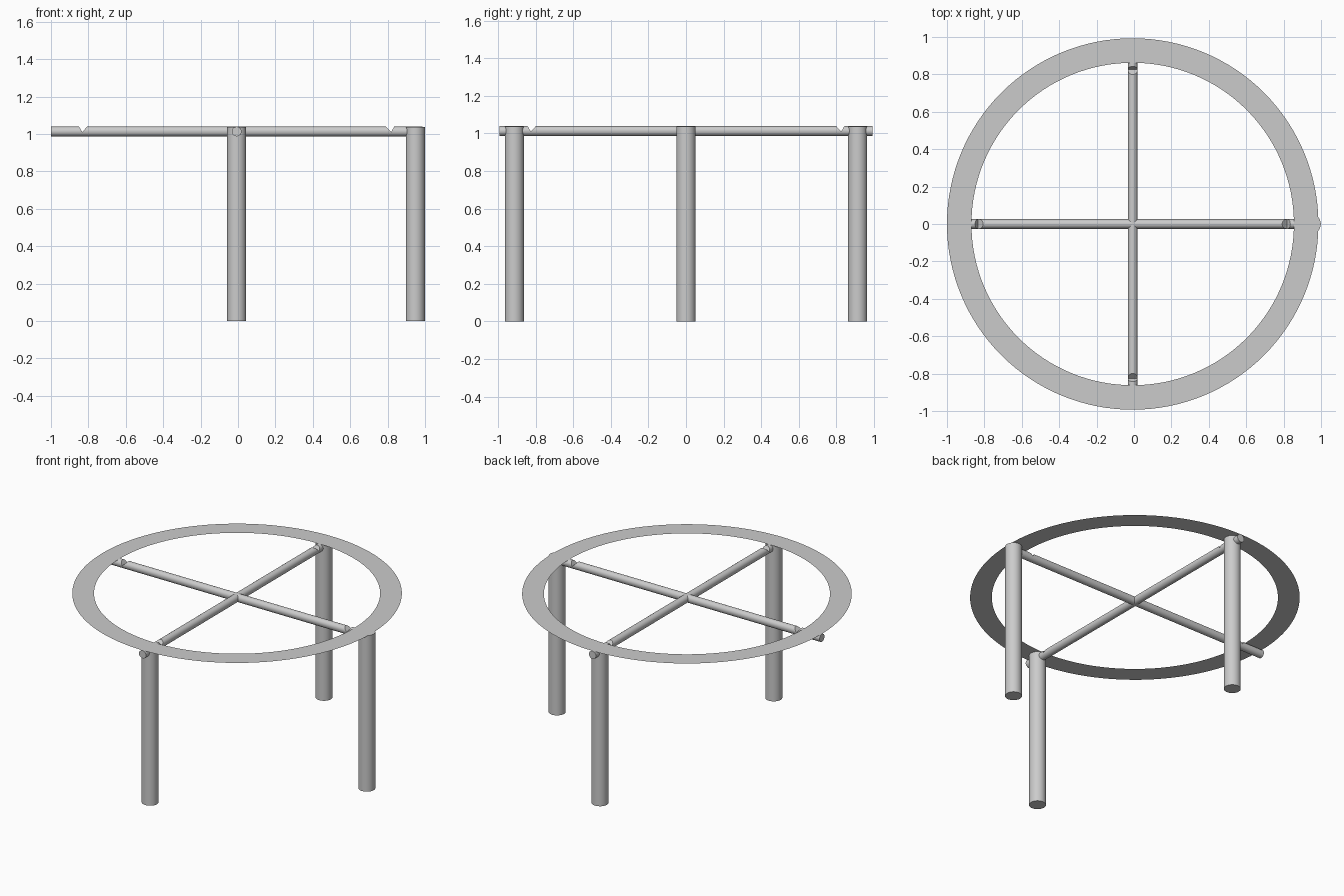
import bpy, bmesh, math
from mathutils import Matrix, Vector

cube = bpy.data.objects.get("Cube")
if cube:
    bpy.data.objects.remove(cube, do_unlink=True)

CX = -0.007          # centre of the round frame
TOP = 1.04           # height of the table top
RING_OUT, RING_IN = 0.993, 0.862
LEG_R, BAR_R = 0.051, 0.026
BAR_Z = TOP - BAR_R - 0.001

grey = bpy.data.materials.new("light_grey")
grey.use_nodes = True
colour = (0.6, 0.6, 0.6, 1)
grey.diffuse_color = colour
grey.node_tree.nodes["Principled BSDF"].inputs["Base Color"].default_value = colour


def make_object(name, bm):
    bmesh.ops.recalc_face_normals(bm, faces=bm.faces)
    mesh = bpy.data.meshes.new(name)
    bm.to_mesh(mesh)
    bm.free()
    mesh.materials.append(grey)
    obj = bpy.data.objects.new(name, mesh)
    bpy.context.collection.objects.link(obj)
    return obj


def smooth(obj):
    bpy.ops.object.select_all(action='DESELECT')
    obj.select_set(True)
    bpy.context.view_layer.objects.active = obj
    bpy.ops.object.shade_smooth_by_angle(angle=math.radians(35))


def cylinder(name, radius, length, matrix, sides=32):
    bm = bmesh.new()
    bmesh.ops.create_cone(bm, cap_ends=True, segments=sides, radius1=radius,
                          radius2=radius, depth=length, matrix=matrix)
    return make_object(name, bm)


# Flat ring top
bm = bmesh.new()
loops = []
for radius in (RING_IN, RING_OUT):
    circle = bmesh.ops.create_circle(bm, segments=128, radius=radius,
                                     matrix=Matrix.Translation((CX, 0, TOP)))
    loops += circle["verts"]
edges = list(bm.edges)
bmesh.ops.bridge_loops(bm, edges=edges)
ring = make_object("ring_top", bm)
if ring.data.polygons[0].normal.z < 0:
    ring.data.flip_normals()

# Three round legs
leg_h = TOP - 0.002
for name, x, y in (("front_leg", CX, -0.913), ("back_leg", CX, 0.913),
                   ("left_leg", 0.948, 0)):
    smooth(cylinder(name, LEG_R, leg_h, Matrix.Translation((x, y, leg_h / 2))))


# V-shaped wedge that notches the top of a bar near each end
def notch_cutter(angle):
    bm = bmesh.new()
    profile = ((0.795, 0.03), (0.826, -0.002), (0.845, 0.03))
    face = bm.faces.new([bm.verts.new((r, -0.1, z)) for r, z in profile])
    out = bmesh.ops.extrude_face_region(bm, geom=[face])
    bmesh.ops.translate(bm, vec=Vector((0, 0.2, 0)),
                        verts=[v for v in out["geom"] if isinstance(v, bmesh.types.BMVert)])
    bm.transform(Matrix.Translation((CX, 0, BAR_Z)) @ Matrix.Rotation(angle, 4, 'Z'))
    cutter = make_object("notch_cutter", bm)
    cutter.hide_render = True
    return cutter


# Two crossing bars under the ring
for name, angle in (("side_crossbar", 0), ("front_back_crossbar", math.pi / 2)):
    place = (Matrix.Translation((CX, 0, BAR_Z)) @ Matrix.Rotation(angle, 4, 'Z')
             @ Matrix.Rotation(math.pi / 2, 4, 'Y'))
    bar = cylinder(name, BAR_R, 2 * RING_OUT, place, 24)
    for turn in (0, math.pi):
        cutter = notch_cutter(angle + turn)
        mod = bar.modifiers.new("notch", 'BOOLEAN')
        mod.operation = 'DIFFERENCE'
        mod.solver = 'EXACT'
        mod.object = cutter
        bpy.context.view_layer.objects.active = bar
        bpy.ops.object.modifier_apply(modifier=mod.name)
        bpy.data.objects.remove(cutter, do_unlink=True)
    smooth(bar)
